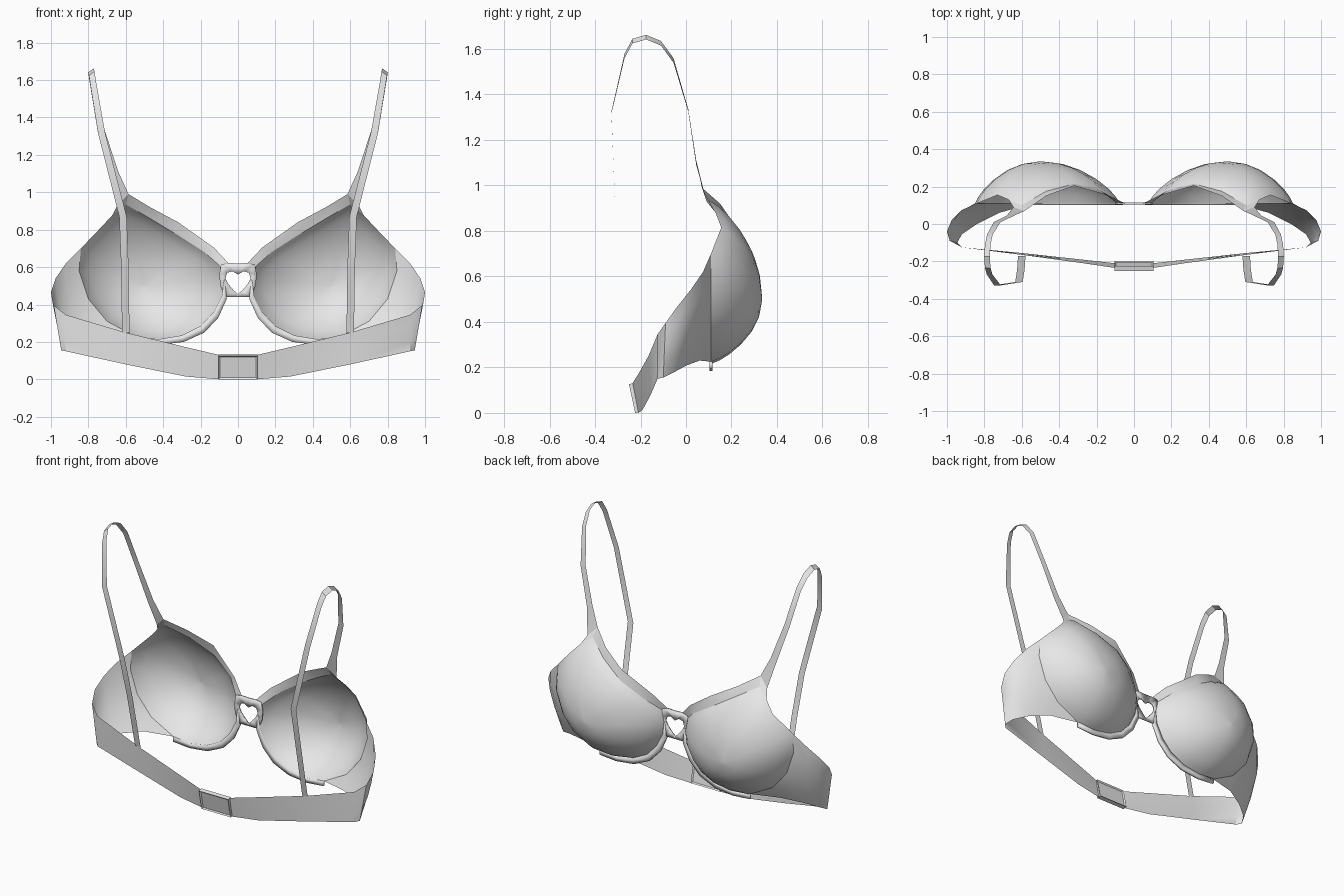
import bpy, bmesh, math
from mathutils import Vector as V

if "Cube" in bpy.data.objects:
    bpy.data.objects.remove(bpy.data.objects["Cube"])

grey = bpy.data.materials.new("light_grey_fabric")
grey.use_nodes = True
grey.diffuse_color = (0.8, 0.8, 0.8, 1)
grey.node_tree.nodes["Principled BSDF"].inputs["Base Color"].default_value = (0.8, 0.8, 0.8, 1)
parts = []


def finish(name, bm, mirror=True, thickness=0):
    """Turn a bmesh into a named, mirrored, smooth-shaded part."""
    bmesh.ops.remove_doubles(bm, verts=bm.verts, dist=1e-5)
    bmesh.ops.recalc_face_normals(bm, faces=bm.faces)
    mesh = bpy.data.meshes.new(name)
    bm.to_mesh(mesh)
    bm.free()
    mesh.materials.append(grey)
    obj = bpy.data.objects.new(name, mesh)
    bpy.context.collection.objects.link(obj)
    if thickness:
        mod = obj.modifiers.new("thickness", 'SOLIDIFY')
        mod.thickness, mod.offset = thickness, 0
    if mirror:
        mod = obj.modifiers.new("mirror", 'MIRROR')
        mod.merge_threshold = 0.0005
    parts.append(obj)


def loft(name, rows, closed=False, **kw):
    """Quads between successive rows of points."""
    bm = bmesh.new()
    grid = [[bm.verts.new(p) for p in row] for row in rows]
    for a, b in zip(grid, grid[1:]):
        n = len(a)
        for i in range(n if closed else n - 1):
            j = (i + 1) % n
            bm.faces.new((a[i], a[j], b[j], b[i]))
    finish(name, bm, **kw)


WIRE_Y = 0.11


def flat(points):
    return [V((x, WIRE_Y, z)) for x, z in points]


# Edge curves shared by the parts of one side
neckline = [V(p) for p in [(.09, .11, .6), (.18, .18, .68), (.32, .215, .77),
                           (.47, .175, .86), (.6, .1, .935)]]
armhole = [V((.67, .13, .88)), V((.73, .155, .815))]
outer_wire = flat([(.84, .7), (.85, .58), (.8, .43), (.7, .31), (.54, .225)])
inner_wire = flat([(.42, .215), (.3, .235), (.2, .285), (.13, .36), (.085, .45), (.075, .53)])

# Cup: rings shrinking from the rim to the fullest point
rim = neckline + armhole + outer_wire + inner_wire
apex = V((.5, .335, .5))
rings = []
for t in (1, .94, .85, .7, .5, .28, .01):
    ring = []
    for p in rim:
        q = apex.lerp(p, t)
        q.y = p.y + (apex.y - p.y) * (1 - t * t) ** 0.8
        ring.append(q)
    rings.append(ring)
bm = bmesh.new()
grid = [[bm.verts.new(p) for p in ring] for ring in rings]
for a, b in zip(grid, grid[1:]):
    for i in range(len(a)):
        j = (i + 1) % len(a)
        bm.faces.new((a[i], a[j], b[j], b[i]))
bm.faces.new(grid[-1])
finish("cup", bm)

# Trim along the neckline
trim_edge = [V(p) for p in [(.05, .11, .62), (.13, .15, .705), (.32, .205, .84),
                            (.47, .15, .92), (.585, .07, .99)]]
loft("neckline_trim", [neckline, trim_edge])
loft("strap_root", [[V((.585, .07, .99)), V((.645, .09, .93))],
                    [neckline[-1], armhole[0]]])

# Flat wire casing below the cup
casing_edge = flat([(.54, .195), (.42, .185), (.29, .2), (.18, .25), (.105, .33),
                    (.06, .43), (.07, .53)])
loft("wire_casing", [outer_wire[-1:] + inner_wire, casing_edge], thickness=0.015)

# Centre bridge with a heart-shaped opening
heart = flat([(0, .56), (.03, .578), (.058, .57), (.067, .54), (.052, .51), (.022, .475), (0, .455)])
bridge = flat([(0, .62), (.05, .622), (.09, .615), (.1, .56), (.095, .5), (.07, .44), (0, .44)])
loft("centre_bridge", [heart, bridge], thickness=0.01)

# Side wing and back band: columns between an upper and a lower edge
upper = [outer_wire[0], (.92, .075, .62), (.975, .02, .54), (1, -.04, .465), (.985, -.09, .395),
         (.92, -.125, .345), (.6, -.165, .25), (.27, -.21, .17), (.1, -.235, .13)]
lower = [V((.54, .11, .2)), (.72, .06, .215), (.84, 0, .2), (.92, -.055, .175), (.945, -.1, .155),
         (.92, -.125, .15), (.6, -.155, .08), (.28, -.19, .015), (.1, -.21, 0)]
bulge = [1, .6, .3, .1, 0, 0, 0, 0, 0]
columns = []
for u, l, k in zip(upper, lower, bulge):
    col = []
    for i, w in enumerate(outer_wire):
        offset = w - outer_wire[0].lerp(lower[0], i / 4)
        col.append(V(u).lerp(V(l), i / 4) + offset * k)
    columns.append(col)
loft("wing_and_band", columns)

# Shoulder strap: ribbon of centre points with half-width vectors
path = [(.6, -.17, .25), (.605, -.245, .6), (.615, -.31, .87), (.73, -.328, 1.32),
        (.772, -.27, 1.57), (.782, -.235, 1.635), (.786, -.175, 1.652), (.782, -.11, 1.625),
        (.77, -.055, 1.55), (.732, .01, 1.33), (.66, .045, 1.1), (.615, .08, .96)]
half = [(.02, 0, 0)] * 3 + [(.018, 0, -.005)] + [(.015, 0, -.01)] * 5 + \
       [(.018, 0, -.005), (.02, 0, -.01), (.03, .01, -.03)]
loft("shoulder_strap", [[V(p) - V(h), V(p) + V(h)] for p, h in zip(path, half)])

# Back clasp: leaning box with recessed front and back panels
bm = bmesh.new()
bmesh.ops.create_cube(bm, size=1)
for v in bm.verts:
    s = v.co.copy()
    v.co = V((s.x * .21, -.224 - s.z * .027 + s.y * .026, .066 + s.z * .126 + s.y * .006))
bm.normal_update()
panels = [f for f in bm.faces if abs(f.normal.y) > .8]
bmesh.ops.inset_individual(bm, faces=panels, thickness=.012, depth=-.007)
finish("back_clasp", bm, mirror=False)

# Smooth shading with sharp creases kept
bpy.ops.object.select_all(action='DESELECT')
for obj in parts:
    obj.select_set(True)
bpy.context.view_layer.objects.active = parts[0]
bpy.ops.object.shade_smooth_by_angle(angle=math.radians(35))
